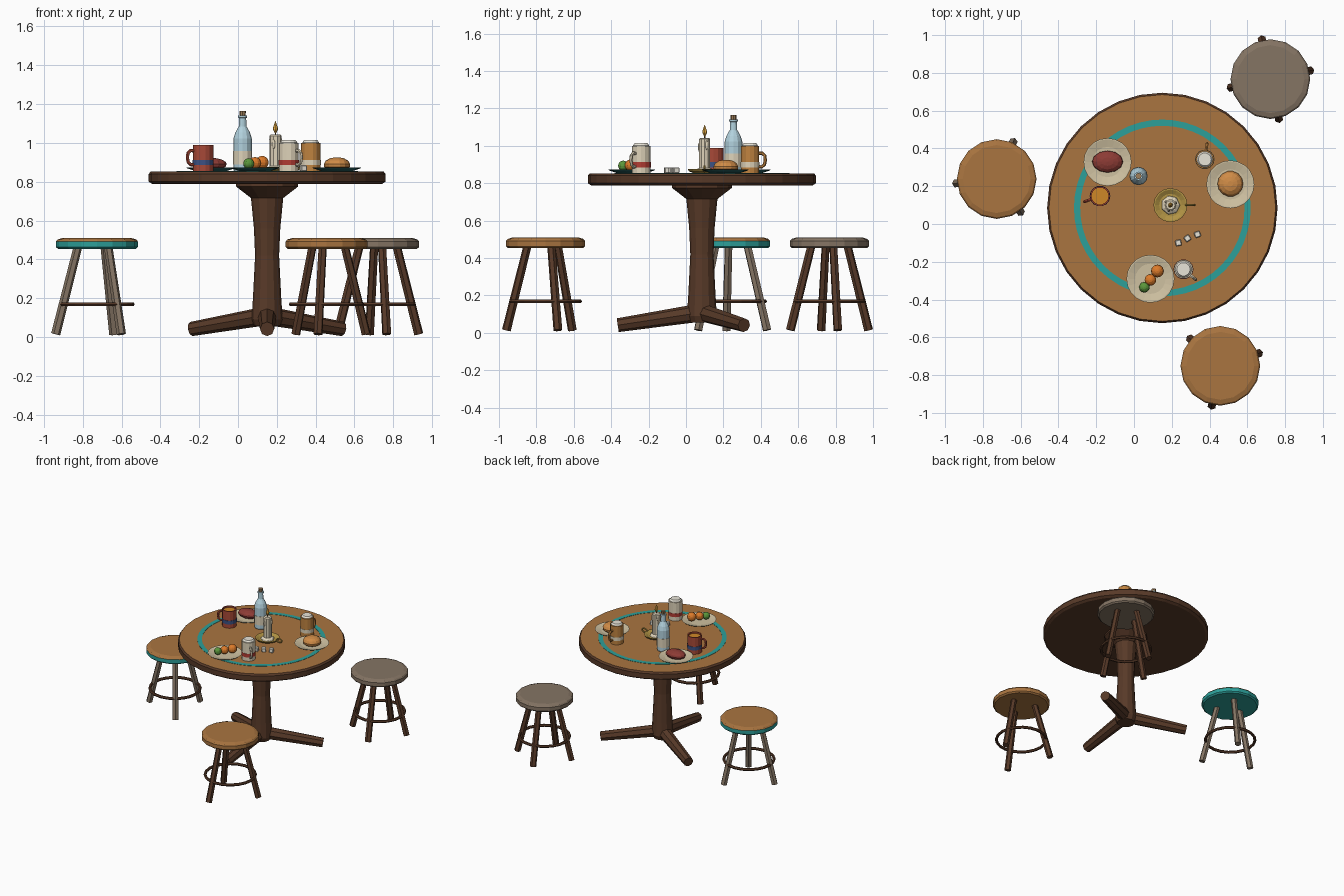
import bpy, bmesh
from math import cos, sin, pi, radians
from mathutils import Vector, Matrix

if "Cube" in bpy.data.objects:
    bpy.data.objects.remove(bpy.data.objects["Cube"])

MATS = {}
COLOURS = dict(wood=(168, 116, 66), dark=(88, 60, 44), grey_wood=(132, 116, 100), teal=(48, 158, 152),
               plate=(206, 192, 160), plate_rim=(40, 92, 92), red=(166, 74, 58), blue=(62, 82, 130),
               cream=(222, 210, 184), amber=(206, 134, 44), tan=(190, 130, 66), meat=(140, 62, 56),
               bun=(206, 138, 72), orange=(220, 122, 46), green=(92, 150, 62), glass=(176, 208, 220),
               cork=(160, 128, 92), brass=(176, 146, 70), flame=(240, 178, 72), band=(176, 62, 54),
               white=(232, 228, 216))


def mat(name):
    if name not in MATS:
        m = bpy.data.materials.new(name)
        m.diffuse_color = [(c / 255) ** 2.2 for c in COLOURS[name]] + [1]
        m.use_nodes = True
        m.node_tree.nodes["Principled BSDF"].inputs["Base Color"].default_value = m.diffuse_color
        MATS[name] = m
    return MATS[name]


def finish(name, bm, mats, loc=(0, 0, 0)):
    bmesh.ops.recalc_face_normals(bm, faces=bm.faces)
    me = bpy.data.meshes.new(name)
    bm.to_mesh(me)
    bm.free()
    for m in mats:
        me.materials.append(mat(m))
    ob = bpy.data.objects.new(name, me)
    ob.location = loc
    bpy.context.collection.objects.link(ob)
    return ob


def lathe(name, prof, n, loc, *mats, bands=None, closed=False, turn=0.0):
    """Spin (r, z) points; bands gives a material index per profile segment, then the end cap."""
    bm = bmesh.new()
    rings = [[bm.verts.new((r * cos(turn + 2 * pi * i / n), r * sin(turn + 2 * pi * i / n), z))
              for i in range(n)] for r, z in prof]
    pairs = list(zip(rings, rings[1:] + rings[:1])) if closed else list(zip(rings, rings[1:]))
    bands = bands or [0] * (len(pairs) + 1)
    for k, (a, b) in enumerate(pairs):
        for i in range(n):
            j = (i + 1) % n
            bm.faces.new((a[i], a[j], b[j], b[i])).material_index = bands[k]
    if not closed:
        bm.faces.new(rings[0][::-1]).material_index = bands[0]
        bm.faces.new(rings[-1]).material_index = bands[-1]
    return finish(name, bm, mats, loc)


def rod(name, a, b, r1, r2, n, m):
    a, b = Vector(a), Vector(b)
    bm = bmesh.new()
    bmesh.ops.create_cone(bm, cap_ends=True, segments=n, radius1=r1, radius2=r2, depth=(b - a).length,
                          matrix=Matrix.Translation((a + b) / 2) @ (b - a).to_track_quat('Z', 'Y').to_matrix().to_4x4())
    return finish(name, bm, [m])


def tube(name, pts, normal, r, n, m, loc):
    """Sweep a round section along a planar open path."""
    bm = bmesh.new()
    pts, normal = [Vector(p) for p in pts], Vector(normal)
    rings = []
    for i, p in enumerate(pts):
        t = (pts[min(i + 1, len(pts) - 1)] - pts[max(i - 1, 0)]).normalized()
        s = t.cross(normal)
        rings.append([bm.verts.new(p + r * (cos(2 * pi * k / n) * s + sin(2 * pi * k / n) * normal)) for k in range(n)])
    for a, b in zip(rings, rings[1:]):
        for k in range(n):
            bm.faces.new((a[k], a[(k + 1) % n], b[(k + 1) % n], b[k]))
    bm.faces.new(rings[0])
    bm.faces.new(rings[-1])
    return finish(name, bm, [m], loc)


def ball(name, loc, size, m, turn=0.0):
    bm = bmesh.new()
    bmesh.ops.create_uvsphere(bm, u_segments=12, v_segments=8, radius=1,
                              matrix=Matrix.Rotation(turn, 4, 'Z') @ Matrix.Diagonal((*size, 1)))
    return finish(name, bm, [m], loc)


# Table: top, inlay ring, pedestal, three feet
TX, TY, TOP = 0.15, 0.085, 0.853
lathe("table_top", [(0.592, 0.788), (0.61, 0.80), (0.61, 0.84), (0.6, TOP)], 32, (TX, TY, 0),
      "dark", "wood", bands=[0, 0, 0, 1])
lathe("table_inlay", [(0.435, TOP - 0.01), (0.468, TOP - 0.01), (0.468, TOP + 0.002), (0.435, TOP + 0.002)], 48,
      (TX, TY, 0), "teal", closed=True)
lathe("pedestal", [(0.065, 0.055), (0.08, 0.09), (0.073, 0.2), (0.062, 0.42), (0.068, 0.56), (0.083, 0.715),
                   (0.095, 0.725), (0.16, 0.775), (0.16, 0.79)], 12, (TX, TY, 0), "dark")
for k in range(3):
    a = radians(30 + 120 * k)
    rod(f"table_foot_{k + 1}", (TX + 0.03 * cos(a), TY + 0.03 * sin(a), 0.105),
        (TX + 0.45 * cos(a), TY + 0.45 * sin(a), 0.041), 0.048, 0.037, 8, "dark")


# Stools: seat, splayed legs, footrest ring
def stool(tag, x, y, top, side, leg, count, first):
    lathe(tag + "_seat", [(0.2, 0.453), (0.211, 0.463), (0.211, 0.492), (0.203, 0.502), (0.18, 0.509)], 16, (x, y, 0),
          side, top, bands=[0, 0, 1, 1, 1])
    for k in range(count):
        a = radians(first + 360 * k / count)
        rod(f"{tag}_leg_{k + 1}", (x + 0.214 * cos(a), y + 0.214 * sin(a), 0.014),
            (x + 0.1 * cos(a), y + 0.1 * sin(a), 0.46), 0.024, 0.022, 6, leg)
    ring = [(0.184 + 0.011 * cos(k * pi / 3), 0.168 + 0.011 * sin(k * pi / 3)) for k in range(6)]
    lathe(tag + "_footrest", ring, 20, (x, y, 0), "dark", closed=True)


stool("left_stool", -0.727, 0.238, "wood", "teal", "grey_wood", 3, 66)
stool("back_stool", 0.722, 0.767, "grey_wood", "grey_wood", "dark", 4, 12)
stool("front_stool", 0.457, -0.751, "wood", "wood", "dark", 3, 18)

# Plates
for tag, x, y in (("meat", -0.14, 0.328), ("bun", 0.51, 0.21), ("fruit", 0.087, -0.29)):
    lathe(tag + "_plate", [(0.075, 0), (0.122, 0.016), (0.127, 0.021), (0.12, 0.021), (0.08, 0.011)], 20, (x, y, TOP),
          "plate_rim", "plate", bands=[0, 0, 1, 1, 1])

# Food
ball("roast_meat", (-0.14, 0.33, 0.89), (0.082, 0.058, 0.033), "meat")
lathe("bread_bun", [(0.05, 0.862), (0.066, 0.875), (0.068, 0.89), (0.058, 0.908), (0.038, 0.92), (0.014, 0.925)],
      14, (0.51, 0.213, 0), "bun")
for k, (x, y, r, m) in enumerate(((0.124, -0.249, 0.034, "orange"), (0.087, -0.296, 0.031, "orange"),
                                  (0.055, -0.335, 0.028, "green"))):
    ball(f"fruit_{k + 1}", (x, y, 0.865 + r), (r, r, r), m)


# Mugs: banded body, drink or foam, handle
def mug(tag, x, y, r, h, body, band, drink, foam, turn):
    lathe(tag + "_body", [(r, 0), (r, 0.032), (r + 0.002, 0.032), (r + 0.002, 0.06), (r, 0.06), (r, h),
                          (r - 0.008, h), (r - 0.008, h - 0.03)], 14, (x, y, TOP),
          body, band, bands=[0, 1, 1, 1, 0, 0, 0, 0])
    f = r - 0.007
    z = h - 0.012
    prof = [(f, z - 0.02), (f, z + 0.014), (f * 0.8, z + 0.026)] if foam else [(f, z - 0.02), (f, z)]
    lathe(tag + "_drink", prof, 14, (x, y, TOP), drink)
    d = Vector((cos(turn), sin(turn), 0))
    path = [(r - 0.006, 0.106), (r + 0.015, 0.108), (r + 0.03, 0.095), (r + 0.033, 0.07), (r + 0.028, 0.046),
            (r + 0.013, 0.034), (r - 0.006, 0.036)]
    tube(tag + "_handle", [d * p + Vector((0, 0, q)) for p, q in path], (-d.y, d.x, 0), 0.009, 6, body, (x, y, TOP))


mug("red_mug", -0.18, 0.148, 0.053, 0.135, "red", "blue", "amber", False, radians(200))
mug("tan_mug", 0.375, 0.342, 0.05, 0.147, "tan", "cream", "white", True, radians(82))
mug("cream_mug", 0.262, -0.24, 0.051, 0.147, "cream", "band", "white", True, radians(-40))

# Bottle with label and cork
lathe("bottle", [(0.044, 0), (0.047, 0.008), (0.047, 0.035), (0.049, 0.035), (0.049, 0.105), (0.047, 0.105),
                 (0.047, 0.17), (0.038, 0.2), (0.02, 0.232), (0.018, 0.275), (0.023, 0.277), (0.023, 0.288)], 12,
      (0.024, 0.254, TOP), "glass", "cream", bands=[0, 0, 1, 1, 1] + [0] * 7)
lathe("bottle_cork", [(0.014, 0.28), (0.017, 0.312)], 8, (0.024, 0.254, TOP), "cork")

# Candle on a dish with a finger ring
CX, CY = 0.193, 0.10
lathe("candle_dish", [(0.06, 0), (0.085, 0.012), (0.09, 0.022), (0.082, 0.022), (0.06, 0.01)], 16, (CX, CY, TOP), "brass")
loop = [(0.105 + 0.022 * cos(k * pi / 6), 0, 0.024 + 0.014 * sin(k * pi / 6)) for k in range(13)]
tube("candle_dish_handle", loop, (0, 1, 0), 0.006, 6, "brass", (CX, CY, TOP))
lathe("wax_pool", [(0.052, 0.008), (0.046, 0.02), (0.033, 0.028)], 7, (CX, CY, TOP), "cream")
lathe("candle", [(0.031, 0.008), (0.031, 0.183), (0.024, 0.19)], 10, (CX, CY, TOP), "cream")
for k, (a, z) in enumerate(((0.4, 0.15), (2.5, 0.165), (4.4, 0.14))):
    ball(f"wax_drip_{k + 1}", (CX + 0.03 * cos(a), CY + 0.03 * sin(a), TOP + z), (0.008, 0.008, 0.025), "cream")
rod("candle_wick", (CX, CY, 1.035), (CX, CY, 1.065), 0.003, 0.003, 6, "dark")
lathe("candle_flame", [(0.003, 1.05), (0.013, 1.07), (0.012, 1.08), (0.001, 1.112)], 8, (CX, CY, 0), "flame")

# Dice
for k, (x, y, a) in enumerate(((0.235, -0.10, 0.2), (0.283, -0.076, 0.6), (0.336, -0.055, 0.35))):
    bm = bmesh.new()
    bmesh.ops.create_cube(bm, size=0.032, matrix=Matrix.Rotation(a, 4, 'Z'))
    bmesh.ops.bevel(bm, geom=bm.edges[:], offset=0.004, segments=1, affect='EDGES')
    finish(f"die_{k + 1}", bm, ["white"], (x, y, TOP + 0.016))
